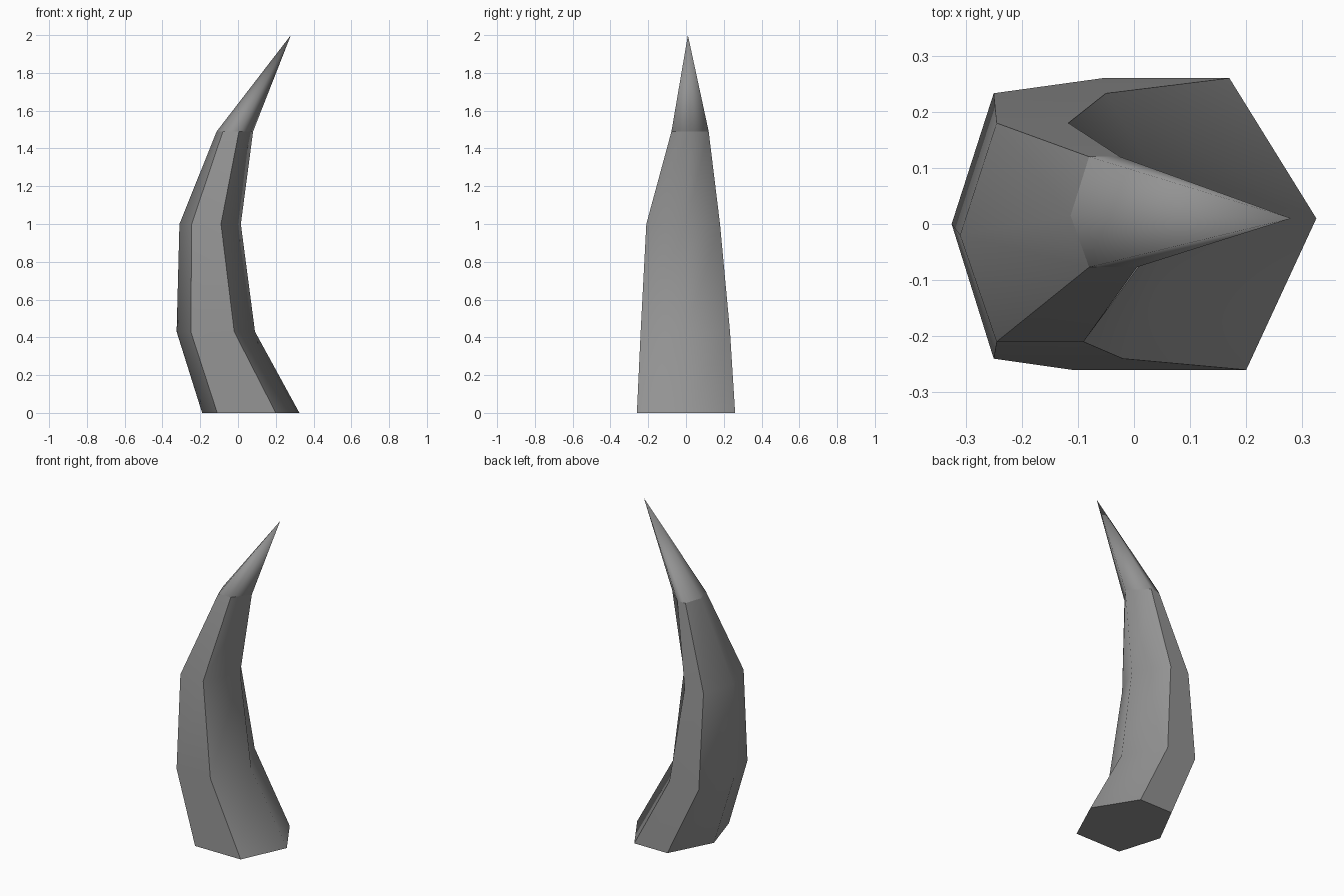
import bpy, bmesh

if "Cube" in bpy.data.objects:
    bpy.data.objects.remove(bpy.data.objects["Cube"])

# Hexagonal cross-sections: z, left point, front corners, right point, back corners
rings = [
    (0.00, [(-0.19, 0.00), (-0.11, -0.26), (0.20, -0.26), (0.325, 0.01), (0.17, 0.26), (-0.055, 0.26)]),
    (0.43, [(-0.325, 0.00), (-0.25, -0.24), (-0.02, -0.24), (0.09, 0.00), (-0.05, 0.233), (-0.25, 0.233)]),
    (1.00, [(-0.31, -0.02), (-0.245, -0.21), (-0.09, -0.21), (0.015, 0.00), (-0.117, 0.18), (-0.245, 0.18)]),
    (1.49, [(-0.113, 0.015), (-0.08, -0.077), (0.005, -0.077), (0.08, 0.02), (-0.025, 0.12), (-0.08, 0.12)]),
]

bm = bmesh.new()
loops = [[bm.verts.new((x, y, z)) for x, y in pts] for z, pts in rings]
tip = bm.verts.new((0.28, 0.01, 2.0))

# Flat base, skinned sides and pointed tip
base = bm.faces.new(loops[0])
for lower, upper in zip(loops, loops[1:]):
    for i in range(6):
        j = (i + 1) % 6
        bm.faces.new((lower[i], lower[j], upper[j], upper[i]))
for i in range(6):
    bm.faces.new((loops[-1][i], loops[-1][(i + 1) % 6], tip))
bmesh.ops.recalc_face_normals(bm, faces=bm.faces)

# Smooth shading with creases around the base, below the tip and along the four side corners
for f in bm.faces:
    f.smooth = True
for e in base.edges:
    e.smooth = False
for i in range(6):
    bm.edges.get((loops[-1][i], loops[-1][(i + 1) % 6])).smooth = False
for lower, upper in zip(loops, loops[1:]):
    for i in (1, 2, 4, 5):
        bm.edges.get((lower[i], upper[i])).smooth = False

mesh = bpy.data.meshes.new("horn")
bm.to_mesh(mesh)
bm.free()
horn = bpy.data.objects.new("horn", mesh)
bpy.context.collection.objects.link(horn)

# Dark grey colour
dark = bpy.data.materials.new("dark_grey")
dark.diffuse_color = (0.29, 0.29, 0.29, 1)
dark.use_nodes = True
dark.node_tree.nodes["Principled BSDF"].inputs["Base Color"].default_value = dark.diffuse_color
mesh.materials.append(dark)
